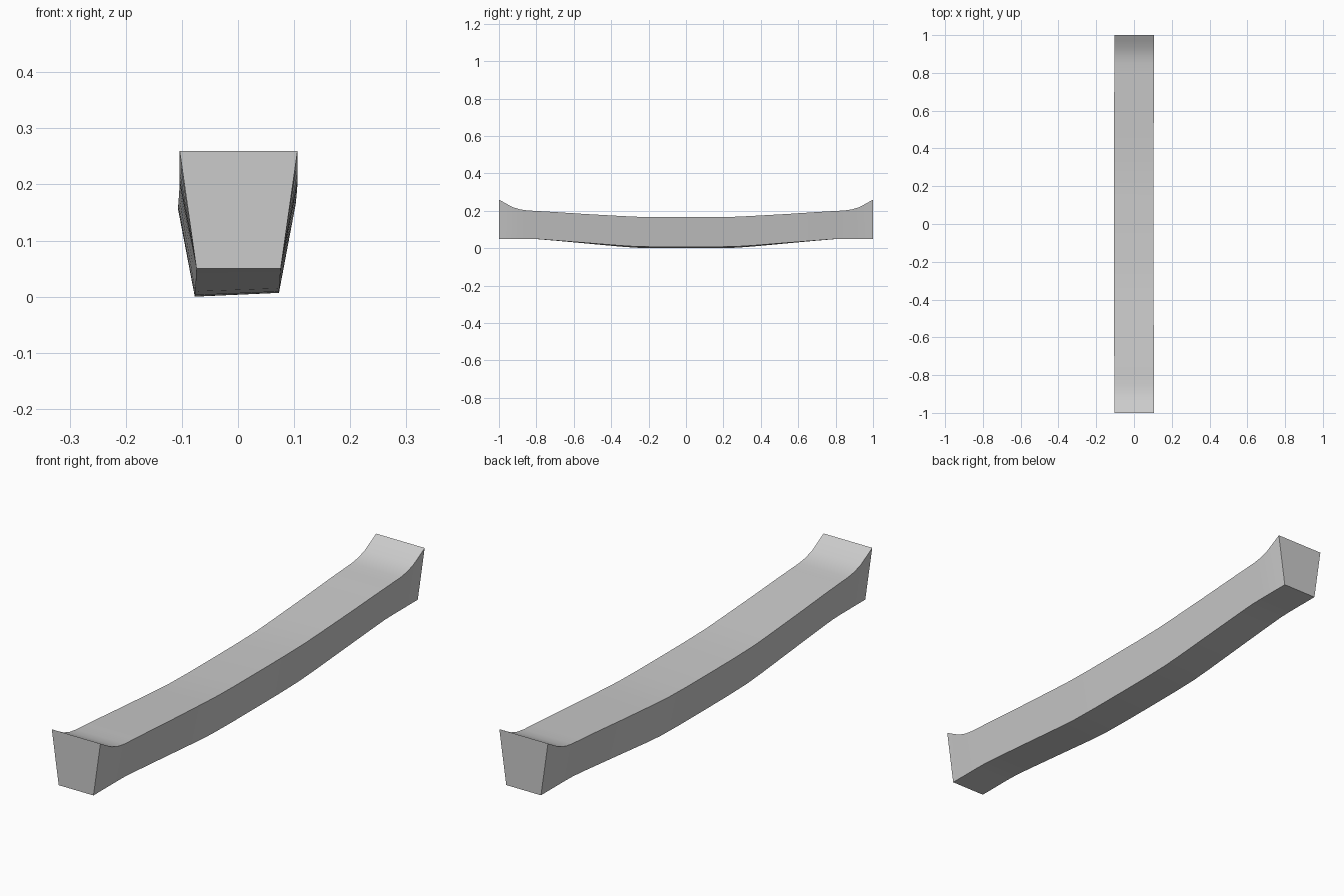
import bpy, bmesh

if "Cube" in bpy.data.objects:
    bpy.data.objects.remove(bpy.data.objects["Cube"])

# Half profile from middle to tip: y, bottom z, top z, tilt amount
half = [(0.0, 0.005, 0.163, 1.0), (0.15, 0.005, 0.163, 1.0), (0.27, 0.007, 0.165, 0.95),
        (0.36, 0.013, 0.170, 0.8), (0.55, 0.029, 0.182, 0.45), (0.72, 0.043, 0.194, 0.15),
        (0.80, 0.049, 0.199, 0.05), (0.85, 0.050, 0.202, 0.0), (0.89, 0.050, 0.208, 0.0),
        (0.93, 0.050, 0.221, 0.0), (0.97, 0.050, 0.243, 0.0), (1.0, 0.050, 0.260, 0.0)]
stations = [(-y, b, t, k) for y, b, t, k in reversed(half[1:])] + half


def ring(bm, y, bottom, top, k):
    """Tapered four-sided section, slightly rolled towards the middle."""
    shift = 0.001 - 0.003 * k
    pts = []
    for x, z in ((-0.075, bottom), (0.075, bottom), (0.105, top), (-0.105, top)):
        pts.append(bm.verts.new((x + shift, y, z + 0.045 * k * x)))
    return pts


# Curved beam lofted along y
bm = bmesh.new()
rings = [ring(bm, *s) for s in stations]
for a, b in zip(rings, rings[1:]):
    for i in range(4):
        j = (i + 1) % 4
        bm.faces.new((a[i], a[j], b[j], b[i]))
bm.faces.new(rings[0])
bm.faces.new(rings[-1])
bmesh.ops.recalc_face_normals(bm, faces=bm.faces)

# Rest the lowest corner on the ground
low = min(v.co.z for v in bm.verts)
for v in bm.verts:
    v.co.z -= low * max(0.0, 1 - abs(v.co.y) / 0.8)

mesh = bpy.data.meshes.new("curved_beam")
bm.to_mesh(mesh)
bm.free()
beam = bpy.data.objects.new("curved_beam", mesh)
bpy.context.collection.objects.link(beam)
bpy.context.view_layer.objects.active = beam
beam.select_set(True)
bpy.ops.object.shade_smooth_by_angle(angle=0.6)
